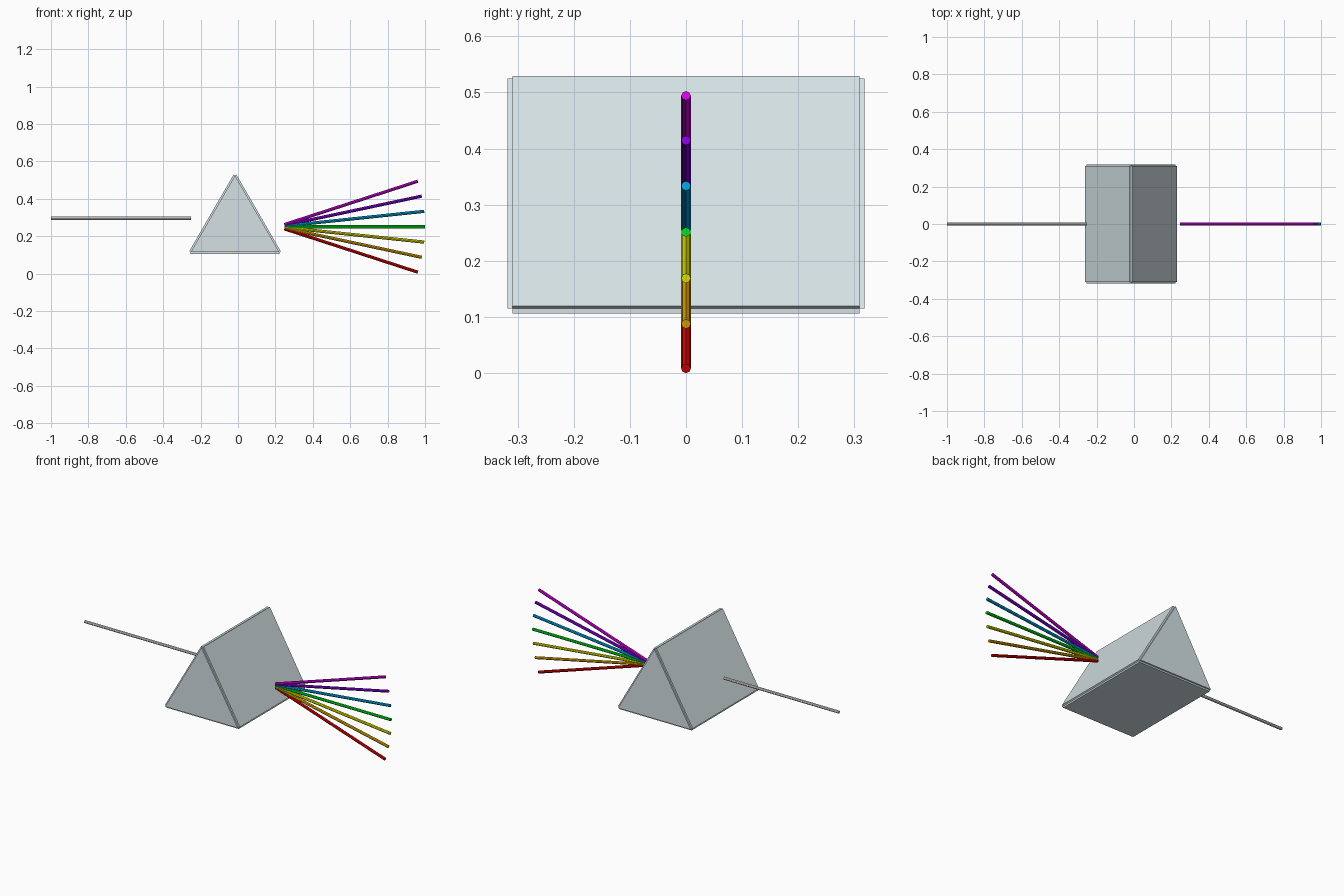
import bpy
import bmesh
from math import radians, sin, cos
from mathutils import Vector

cube = bpy.data.objects.get("Cube")
if cube:
    bpy.data.objects.remove(cube)


def make_material(name, rgb):
    mat = bpy.data.materials.new(name)
    mat.use_nodes = True
    color = (*rgb, 1)
    mat.diffuse_color = color
    mat.node_tree.nodes["Principled BSDF"].inputs["Base Color"].default_value = color
    return mat


def rod(name, start, end, mat, radius=0.0085):
    """Slim eight-sided rod between two points."""
    start, end = Vector(start), Vector(end)
    axis = end - start
    bpy.ops.mesh.primitive_cylinder_add(vertices=8, radius=radius, depth=axis.length,
                                        location=(start + end) / 2)
    obj = bpy.context.object
    obj.name = name
    obj.rotation_euler = axis.to_track_quat("Z", "Y").to_euler()
    obj.data.materials.append(mat)


# Glass prism: triangular core with every face raised as a thin slab
CENTER_X, HALF_W, HALF_LEN = -0.016, 0.237, 0.309
BASE_Z, APEX_Z, SLAB = 0.115, 0.525, 0.009
bm = bmesh.new()
profile = [(CENTER_X - HALF_W, BASE_Z), (CENTER_X + HALF_W, BASE_Z), (CENTER_X, APEX_Z)]
front = [bm.verts.new((x, -HALF_LEN, z)) for x, z in profile]
back = [bm.verts.new((x, HALF_LEN, z)) for x, z in profile]
bm.faces.new(front)
bm.faces.new(back[::-1])
for i in range(3):
    j = (i + 1) % 3
    bm.faces.new((front[j], front[i], back[i], back[j]))
bmesh.ops.recalc_face_normals(bm, faces=bm.faces)
raised = bmesh.ops.extrude_discrete_faces(bm, faces=bm.faces[:])["faces"]
for face in raised:
    face.normal_update()
    bmesh.ops.translate(bm, verts=face.verts, vec=face.normal * SLAB)
mesh = bpy.data.meshes.new("prism")
bm.to_mesh(mesh)
bm.free()
prism = bpy.data.objects.new("prism", mesh)
bpy.context.collection.objects.link(prism)
mesh.materials.append(make_material("pale glass", (0.66, 0.75, 0.78)))

# Incoming white beam
rod("incoming_beam", (-1, 0, 0.296), (-0.25, 0, 0.296),
    make_material("white light", (0.8, 0.8, 0.8)))

# Fan of coloured beams, from the top down
PIVOT_X, PIVOT_Z, NEAR, FAR = 0.213, 0.251, 0.036, 0.787
spectrum = [("magenta", (0.8, 0, 0.9)), ("violet", (0.25, 0, 0.8)),
            ("blue", (0, 0.4, 0.8)), ("green", (0, 0.8, 0.01)),
            ("yellow", (0.8, 0.8, 0)), ("orange", (0.8, 0.4, 0)),
            ("red", (0.8, 0, 0))]
for i, (name, rgb) in enumerate(spectrum):
    angle = radians(18 - 6 * i)
    ends = [(PIVOT_X + r * cos(angle), 0, PIVOT_Z + r * sin(angle)) for r in (NEAR, FAR)]
    rod(name + "_beam", *ends, make_material(name + " light", rgb))
